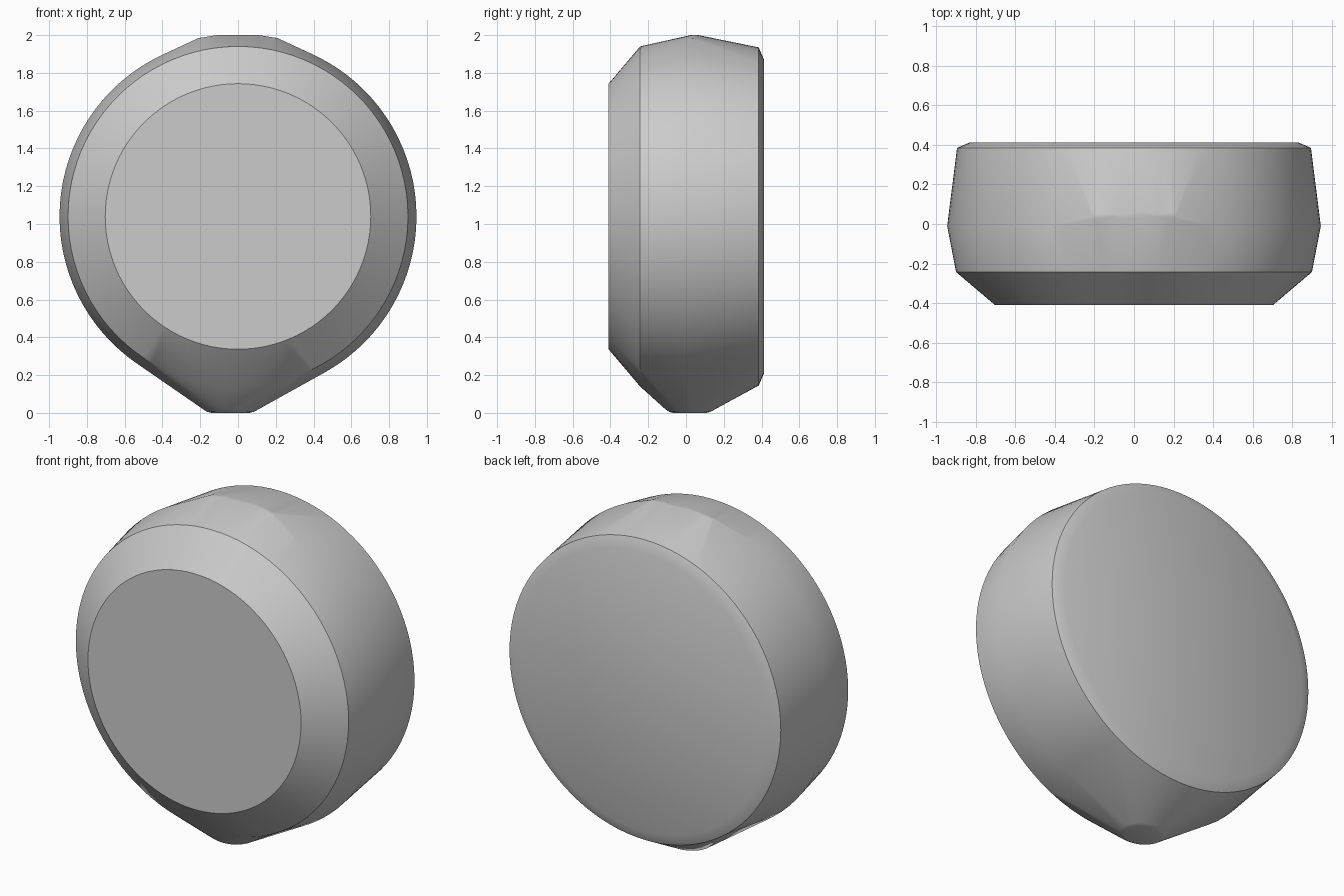
import bpy
import bmesh
import math

cube = bpy.data.objects.get("Cube")
if cube:
    bpy.data.objects.remove(cube, do_unlink=True)

grey = bpy.data.materials.new("plain grey")
grey.use_nodes = True
grey.diffuse_color = (0.6, 0.6, 0.6, 1)
grey.node_tree.nodes["Principled BSDF"].inputs["Base Color"].default_value = (0.6, 0.6, 0.6, 1)

SIDES = 96
AXIS_Z = 1.04
bm = bmesh.new()


def ring(place, count=SIDES):
    for i in range(count):
        a = 2 * math.pi * i / count
        bm.verts.new(place(math.cos(a), math.sin(a)))


# Round drum: (depth, radius) profile from front cap to back cap
for y, r in [(-0.41, 0.703), (-0.243, 0.9), (-0.01, 0.945), (0.385, 0.895), (0.413, 0.83)]:
    ring(lambda c, s: (r * c, y, AXIS_Z + r * s))

# Low crown on top and blunt tip below: (x, y, z, x radius, y radius)
for x, y, z, rx, ry in [(0, 0.045, 2.0, 0.11, 0.02), (0, 0.04, 1.984, 0.21, 0.05),
                        (-0.04, 0.02, 0.0, 0.1, 0.09), (-0.04, 0.02, 0.006, 0.125, 0.11),
                        (-0.04, 0.02, 0.02, 0.145, 0.13)]:
    ring(lambda c, s: (x + rx * c, y + ry * s, z), 32)

# Stretch one skin over all rings
hull = bmesh.ops.convex_hull(bm, input=bm.verts)
loose = {g for g in hull["geom_interior"] + hull["geom_unused"] if isinstance(g, bmesh.types.BMVert)}
bmesh.ops.delete(bm, geom=list(loose), context='VERTS')
bmesh.ops.dissolve_limit(bm, angle_limit=math.radians(0.1), verts=bm.verts, edges=bm.edges)
bmesh.ops.recalc_face_normals(bm, faces=bm.faces)

mesh = bpy.data.meshes.new("drum_body")
bm.to_mesh(mesh)
bm.free()
mesh.materials.append(grey)
body = bpy.data.objects.new("drum_body", mesh)
bpy.context.collection.objects.link(body)

# Smooth sides with crisp rims
bpy.ops.object.select_all(action='DESELECT')
body.select_set(True)
bpy.context.view_layer.objects.active = body
bpy.ops.object.shade_smooth_by_angle(angle=math.radians(30))
